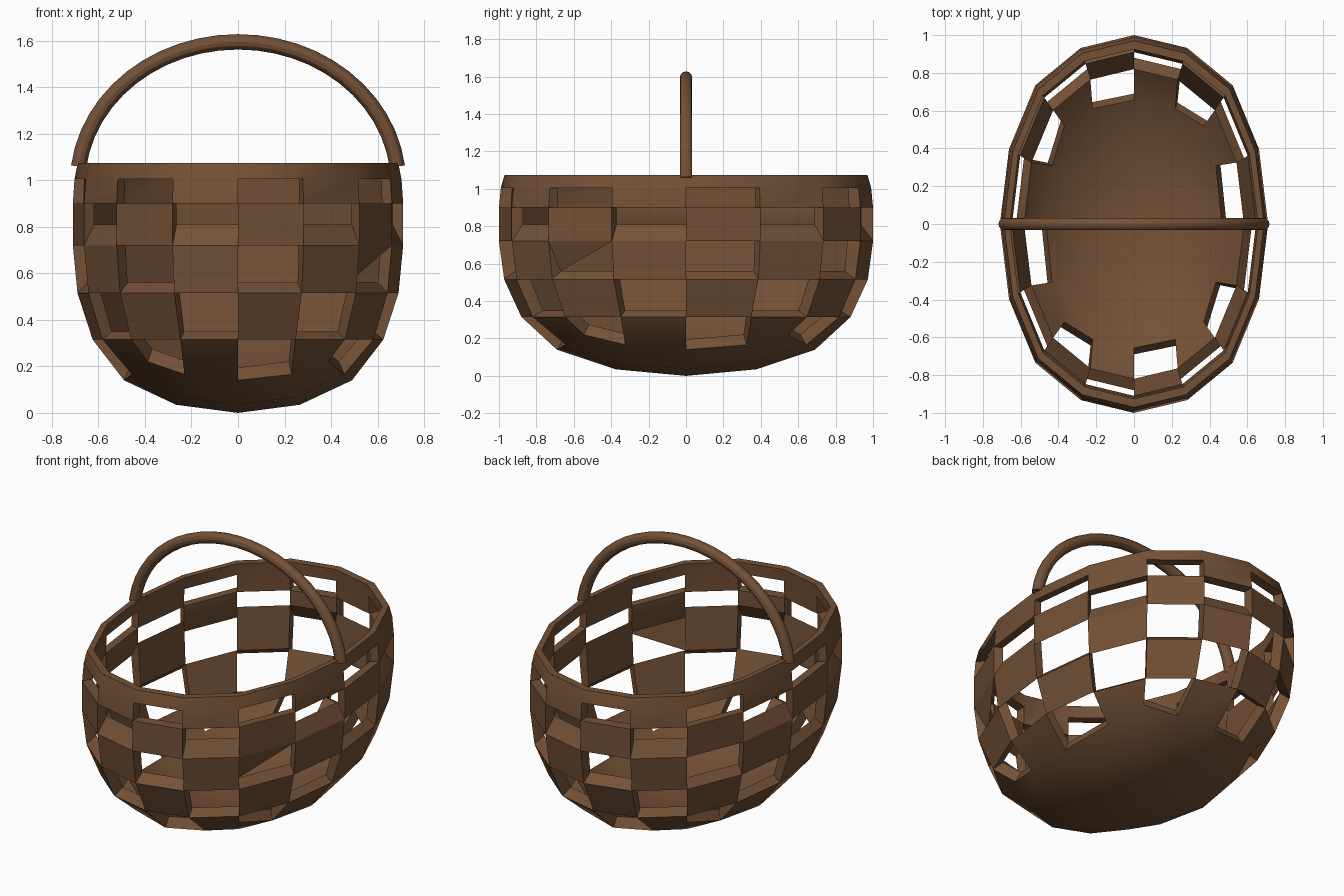
import bpy, bmesh, math

if "Cube" in bpy.data.objects:
    bpy.data.objects.remove(bpy.data.objects["Cube"])

XS = 0.71           # plan is an ellipse: x is narrower than y
COLS = 16

wicker = bpy.data.materials.new("wicker brown")
wicker.diffuse_color = (0.175, 0.082, 0.037, 1)
wicker.use_nodes = True
wicker.node_tree.nodes["Principled BSDF"].inputs["Base Color"].default_value = wicker.diffuse_color

# (radius, height) of each ring, for the outer and inner skin of the wall
RINGS = {
    "out": [(0.69, 0.14), (0.88, 0.315), (0.972, 0.515), (1.0, 0.72),
            (1.0, 0.90), (0.99, 1.005), (0.97, 1.075)],
    "in": [(0.655, 0.19), (0.82, 0.35), (0.91, 0.56), (0.935, 0.81),
           (0.935, 0.90), (0.93, 1.005), (0.925, 1.075)],
}
ROWS = len(RINGS["out"]) - 1

# rounded bottom: offsets of one sixth of a 4 x 4 grid: (i, j) -> (x, y, z)
FLOOR = {(0, 0): (0, 0, 0), (1, 0): (0.375, 0, 0.035), (1, 1): (0.35, 0.35, 0.068),
         (2, 0): (0.69, 0, 0.14), (2, 1): (0.643, 0.324, 0.166), (2, 2): (0.546, 0.546, 0.22)}

# grid positions of the 16 columns around the floor's edge, starting at the front
EDGE = ([(i, -2) for i in (0, 1, 2)] + [(2, j) for j in (-1, 0, 1, 2)] +
        [(i, 2) for i in (1, 0, -1, -2)] + [(-2, j) for j in (1, 0, -1, -2)] + [(-1, -2)])


def floor_point(i, j, skin):
    a, b = abs(i), abs(j)
    x, y, z = FLOOR[(max(a, b), min(a, b))]
    if a < b:
        x, y = y, x
    k, dz = (1, 0) if skin == "out" else (0.95, 0.055)
    return (math.copysign(x, i) * k * XS, math.copysign(y, j) * k, z + dz)


def wall_point(row, col, skin):
    r, z = RINGS[skin][row]
    i, j = EDGE[col]
    n = {0: 0, 1: 0.397, 2: 0.735}
    if abs(i) == 2 and abs(j) == 2:
        x = y = n[2]
    elif abs(i) == 2:
        x, y = (0.932 if j else 1), n[abs(j)]
    else:
        x, y = n[abs(i)], (0.932 if i else 1)
    return (math.copysign(x, i) * r * XS, math.copysign(y, j) * r, z)


def grid_key(i, j):
    return ("wall", 0, EDGE.index((i, j))) if max(abs(i), abs(j)) == 2 else ("floor", i, j)


# cells of the basket: solid floor, chequered weave, solid rim band
cells = []
for i in range(-2, 2):
    for j in range(-2, 2):
        cells.append([grid_key(i, j), grid_key(i, j + 1),
                      grid_key(i + 1, j + 1), grid_key(i + 1, j)])
for k in range(ROWS):
    for c in range(COLS):
        if k < ROWS - 1 and (k + c) % 2 == 0:
            continue
        d = (c + 1) % COLS
        cells.append([("wall", k, c), ("wall", k, d), ("wall", k + 1, d), ("wall", k + 1, c)])

bm = bmesh.new()
verts = {}


def vert(key, skin):
    if (key, skin) not in verts:
        kind, a, b = key
        if kind == "floor" or a == 0:
            g = (a, b) if kind == "floor" else EDGE[b]
            co = floor_point(*g, skin)
        else:
            co = wall_point(a, b, skin)
        verts[(key, skin)] = bm.verts.new(co)
    return verts[(key, skin)]


edges = set()
for cell in cells:
    bm.faces.new([vert(k, "out") for k in cell])
    bm.faces.new([vert(k, "in") for k in reversed(cell)])
    edges.update(zip(cell, cell[1:] + cell[:1]))
# thickness around holes and along the rim
for a, b in edges:
    if (b, a) not in edges:
        bm.faces.new([vert(b, "out"), vert(a, "out"), vert(a, "in"), vert(b, "in")])
# one torn strip partly covering a hole at the front right
bm.faces.new([vert(("wall", 2, 2), "in"), vert(("wall", 3, 3), "out"), vert(("wall", 3, 2), "out")])

mesh = bpy.data.meshes.new("woven_basket")
bm.to_mesh(mesh)
bm.free()
basket = bpy.data.objects.new("woven_basket", mesh)
bpy.context.collection.objects.link(basket)
mesh.materials.append(wicker)

# handle: round tube swept along an arch from side to side
N, SIDES, TUBE = 24, 12, 0.033
A, B, ZC, START = 0.69, 0.61, 0.985, math.radians(7)
bm = bmesh.new()
loops = []
for s in range(N + 1):
    t = START + (math.pi - 2 * START) * s / N
    nx, nz = math.cos(t) / A, math.sin(t) / B
    l = math.hypot(nx, nz)
    nx, nz = nx / l, nz / l
    loop = []
    for q in range(SIDES):
        u = 2 * math.pi * q / SIDES
        o = TUBE * math.cos(u)
        loop.append(bm.verts.new((A * math.cos(t) + nx * o, TUBE * math.sin(u),
                                  ZC + B * math.sin(t) + nz * o)))
    loops.append(loop)
for p, n in zip(loops, loops[1:]):
    for q in range(SIDES):
        r = (q + 1) % SIDES
        bm.faces.new([p[q], p[r], n[r], n[q]])
bm.faces.new(loops[0])
bm.faces.new(loops[-1])
bmesh.ops.recalc_face_normals(bm, faces=bm.faces)
mesh = bpy.data.meshes.new("handle")
bm.to_mesh(mesh)
bm.free()
handle = bpy.data.objects.new("handle", mesh)
bpy.context.collection.objects.link(handle)
mesh.materials.append(wicker)

# smooth shading with sharp weave edges
for ob in (basket, handle):
    bpy.ops.object.select_all(action='DESELECT')
    ob.select_set(True)
    bpy.context.view_layer.objects.active = ob
    bpy.ops.object.shade_smooth_by_angle(angle=math.radians(30))
